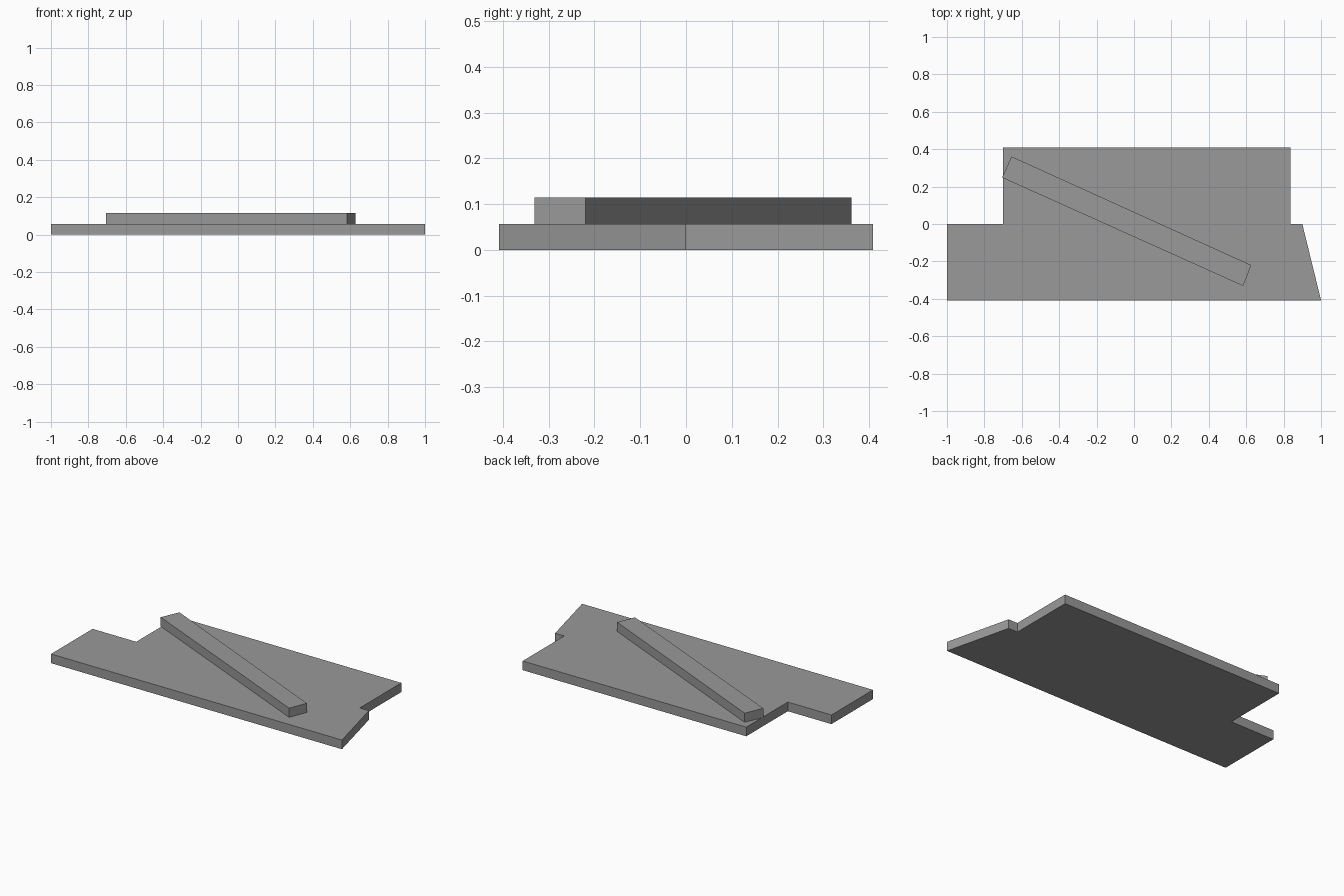
import bpy
import bmesh

cube = bpy.data.objects.get("Cube")
if cube:
    bpy.data.objects.remove(cube, do_unlink=True)

# Single grey for every part
grey = bpy.data.materials.new("mid_grey")
grey.use_nodes = True
colour = (0.32, 0.32, 0.32, 1.0)
grey.diffuse_color = colour
grey.node_tree.nodes["Principled BSDF"].inputs["Base Color"].default_value = colour


def extruded_plate(name, outline, bottom, height):
    """Flat outline raised into a solid slab."""
    bm = bmesh.new()
    face = bm.faces.new([bm.verts.new((x, y, bottom)) for x, y in outline])
    top = bmesh.ops.extrude_face_region(bm, geom=[face])["geom"]
    verts = [v for v in top if isinstance(v, bmesh.types.BMVert)]
    bmesh.ops.translate(bm, verts=verts, vec=(0, 0, height))
    bmesh.ops.recalc_face_normals(bm, faces=bm.faces)
    mesh = bpy.data.meshes.new(name)
    bm.to_mesh(mesh)
    bm.free()
    mesh.materials.append(grey)
    obj = bpy.data.objects.new(name, mesh)
    bpy.context.collection.objects.link(obj)
    return obj


thickness = 0.057

# Base slab: wide front strip with a slanted end, narrower rear block
extruded_plate("base_slab", [
    (-1, -0.408), (1, -0.408), (0.9, 0), (0.837, 0),
    (0.837, 0.408), (-0.7, 0.408), (-0.7, 0), (-1, 0),
], 0, thickness)

# Diagonal bar lying on the slab
extruded_plate("diagonal_bar", [
    (-0.705, 0.248), (0.583, -0.331), (0.627, -0.22), (-0.655, 0.361),
], thickness, thickness)
